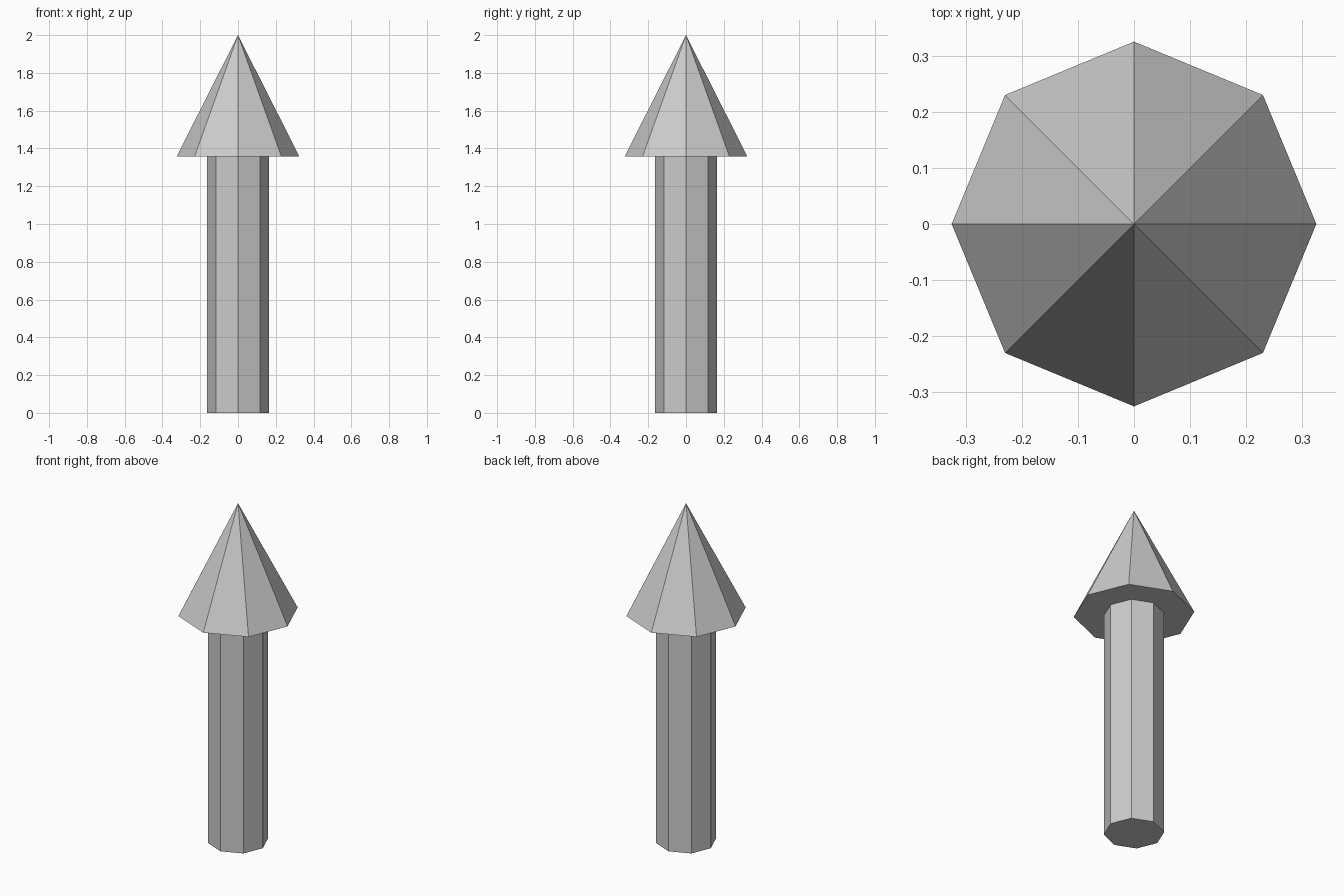
import bpy
import bmesh
from math import cos, sin, tau

if "Cube" in bpy.data.objects:
    bpy.data.objects.remove(bpy.data.objects["Cube"])

SIDES = 8
SHAFT_R, HEAD_R = 0.163, 0.325
HEAD_Z, TIP_Z = 1.357, 2.0


def ring(bm, radius, z):
    return [bm.verts.new((radius * cos(tau * i / SIDES), radius * sin(tau * i / SIDES), z))
            for i in range(SIDES)]


def bridge(bm, low, high):
    for i in range(SIDES):
        j = (i + 1) % SIDES
        bm.faces.new((low[i], low[j], high[j], high[i]))


bm = bmesh.new()

# Octagonal shaft with a flat foot
foot = ring(bm, SHAFT_R, 0)
neck = ring(bm, SHAFT_R, HEAD_Z)
bm.faces.new(foot[::-1])
bridge(bm, foot, neck)

# Flat underside of the head, then the pointed head
rim = ring(bm, HEAD_R, HEAD_Z)
bridge(bm, neck, rim)
tip = bm.verts.new((0, 0, TIP_Z))
for i in range(SIDES):
    bm.faces.new((rim[i], rim[(i + 1) % SIDES], tip))

bmesh.ops.recalc_face_normals(bm, faces=bm.faces)
mesh = bpy.data.meshes.new("arrow")
bm.to_mesh(mesh)
bm.free()
bpy.context.collection.objects.link(bpy.data.objects.new("arrow", mesh))
